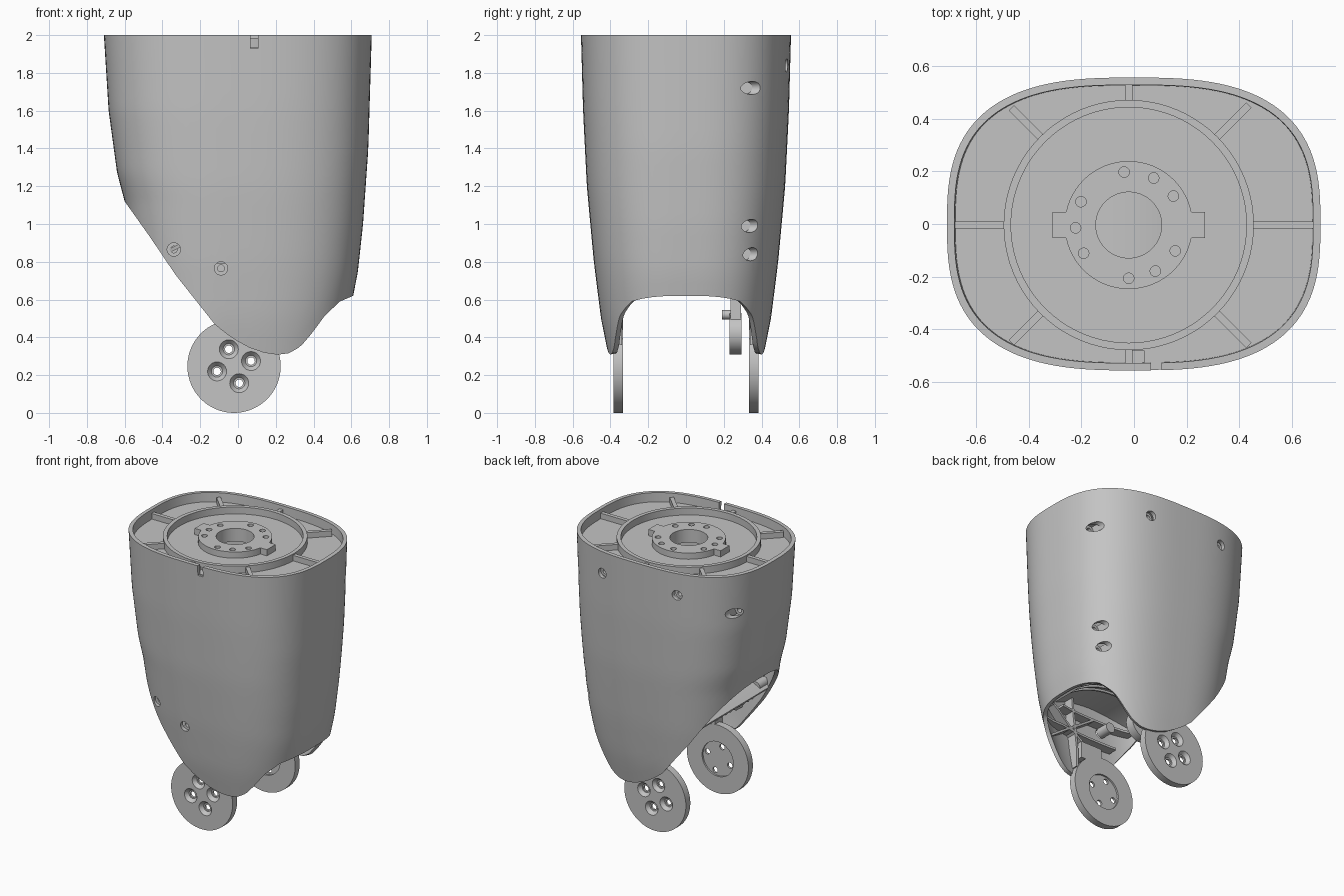
import bpy, bmesh, math
from mathutils import Matrix, Vector

if "Cube" in bpy.data.objects:
    bpy.data.objects.remove(bpy.data.objects["Cube"])

mat = bpy.data.materials.new("plain_grey")
mat.use_nodes = True
GREY = (0.55, 0.55, 0.55, 1)
mat.diffuse_color = GREY
mat.node_tree.nodes["Principled BSDF"].inputs["Base Color"].default_value = GREY

# Half widths by height, and the lower edge height by x
HALF_LEFT = [(0.3, 0.45), (0.8, 0.55), (1.12, 0.6), (1.27, 0.64), (1.6, 0.685), (2, 0.71)]
HALF_RIGHT = [(0.3, 0.53), (0.62, 0.61), (0.75, 0.635), (1, 0.662), (1.4, 0.69), (2, 0.708)]
HALF_DEPTH = [(0.3, 0.41), (0.5, 0.45), (0.8, 0.488), (1.2, 0.525), (1.6, 0.545), (2, 0.556)]
LOWER_EDGE = [(-0.6, 1.12), (-0.465, 0.93), (-0.33, 0.73), (-0.12, 0.465), (-0.03, 0.395), (0.06, 0.345),
              (0.14, 0.318), (0.21, 0.308), (0.27, 0.316), (0.33, 0.35), (0.39, 0.42), (0.46, 0.515),
              (0.54, 0.59), (0.61, 0.62)]
POWER = 2.8


def lerp(table, v):
    if v <= table[0][0]:
        return table[0][1]
    for (a, p), (b, q) in zip(table, table[1:]):
        if v <= b:
            return p + (q - p) * (v - a) / (b - a)
    return table[-1][1]


def section(t, z, inset=0.0):
    c, s = math.cos(t), math.sin(t)
    half = lerp(HALF_RIGHT if c > 0 else HALF_LEFT, z) - inset
    deep = lerp(HALF_DEPTH, z) - inset
    e = 2 / POWER
    return (math.copysign(abs(c) ** e, c) * half, math.copysign(abs(s) ** e, s) * deep)


def wall_y(x, z, inset=0.02):
    half = lerp(HALF_RIGHT if x > 0 else HALF_LEFT, z) - inset
    k = max(0.0, 1 - min(1, abs(x) / half) ** POWER)
    return (lerp(HALF_DEPTH, z) - inset) * k ** (1 / POWER)


def finish(name, bm, fix=True):
    if fix:
        bmesh.ops.recalc_face_normals(bm, faces=bm.faces)
    mesh = bpy.data.meshes.new(name)
    bm.to_mesh(mesh)
    bm.free()
    mesh.materials.append(mat)
    ob = bpy.data.objects.new(name, mesh)
    bpy.context.collection.objects.link(ob)
    return ob


def activate(ob):
    bpy.ops.object.select_all(action='DESELECT')
    ob.select_set(True)
    bpy.context.view_layer.objects.active = ob


def thicken(ob, amount, offset=-1):
    mod = ob.modifiers.new("thickness", 'SOLIDIFY')
    mod.thickness, mod.offset = amount, offset
    activate(ob)
    bpy.ops.object.modifier_apply(modifier=mod.name)


def cut(ob, bm):
    tool = finish("cutter", bm)
    tool.hide_render = True
    mod = ob.modifiers.new("cut", 'BOOLEAN')
    mod.operation, mod.solver, mod.object = 'DIFFERENCE', 'EXACT', tool
    activate(ob)
    bpy.ops.object.modifier_apply(modifier=mod.name)
    bpy.data.objects.remove(tool)


def add_cyl(bm, p, q, r, r2=None, seg=32):
    p, q = Vector(p), Vector(q)
    rot = (q - p).to_track_quat('Z', 'Y').to_matrix().to_4x4()
    bmesh.ops.create_cone(bm, cap_ends=True, segments=seg, radius1=r, radius2=r if r2 is None else r2,
                          depth=(q - p).length, matrix=Matrix.Translation((p + q) / 2) @ rot)


def add_box(bm, lo, hi, spin=0.0, pivot=(0, 0, 0)):
    lo, hi, pv = Vector(lo), Vector(hi), Vector(pivot)
    m = Matrix.Translation(pv) @ Matrix.Rotation(spin, 4, 'Z') @ Matrix.Translation((lo + hi) / 2)
    bmesh.ops.create_cube(bm, size=1, matrix=m @ Matrix.Diagonal((*(hi - lo), 1)))


def add_strip(bm, pairs):
    rows = [[bm.verts.new(a), bm.verts.new(b)] for a, b in pairs]
    for p, q in zip(rows, rows[1:]):
        bm.faces.new((p[0], p[1], q[1], q[0]))


# Hollow shell, lofted from the curved lower edge to the flat rim
COLS, ROWS = 128, 22
bm = bmesh.new()
grid = []
for i in range(COLS):
    t = math.tau * i / COLS
    low = 0.7
    for _ in range(40):
        low = 0.5 * low + 0.5 * lerp(LOWER_EDGE, section(t, low)[0])
    heights = [low + (2 - low) * j / ROWS for j in range(ROWS + 1)]
    grid.append([bm.verts.new((*section(t, z), z)) for z in heights])
for i in range(COLS):
    a, b = grid[i], grid[(i + 1) % COLS]
    for j in range(ROWS):
        bm.faces.new((a[j], b[j], b[j + 1], a[j + 1]))
shell = finish("shell", bm, fix=False)
thicken(shell, 0.028)

# Screw holes through the shell, all along y, and the rim slot
SCREWS = [(-0.34, 0.865, -1), (-0.09, 0.765, -1), (0.3, 1.84, 1), (-0.3, 1.84, 1),
          (0.62, 1.72, 1), (-0.62, 1.72, 1), (0.57, 0.99, 1), (0.545, 0.84, 1)]
bm = bmesh.new()
for x, z, s in SCREWS:
    add_cyl(bm, (x, s * 0.2, z), (x, s * 0.7, z), 0.035)
add_box(bm, (0.065, -0.7, 1.93), (0.105, -0.45, 2.1))
cut(shell, bm)

# Screw bosses behind the holes, with a backing wall where the shell curves away
bm, bores, backs = bmesh.new(), bmesh.new(), bmesh.new()
for x, z, s in SCREWS:
    side = abs(x) > 0.5
    y = wall_y(x, z, 0) - (0.07 if side else 0.035)
    add_cyl(bm, (x, s * (y - 0.1), z), (x, s * y, z), 0.036)
    add_cyl(bores, (x, s * (y - 0.06), z), (x, s * (y + 0.1), z), 0.018, seg=16)
    if side:
        xa, xb = sorted((x - math.copysign(0.05, x), x - math.copysign(0.035, x)))
        add_box(backs, (xa, y - 0.1, z - 0.045), (xb, wall_y(xb if x > 0 else xa, z) - 0.005, z + 0.045))
cut(finish("screw_bosses", bm), bores)
finish("boss_backing", backs)

# Recessed top plate
CX, CY, FLOOR = -0.02, -0.004, 1.935
bm = bmesh.new()
loop = [bm.verts.new((*section(math.tau * i / COLS, FLOOR, 0.015), FLOOR)) for i in range(COLS)]
bm.faces.new(loop)
plate = finish("top_plate", bm, fix=False)
thicken(plate, 0.03)
bm = bmesh.new()
add_cyl(bm, (CX, CY, 1.7), (CX, CY, 2.1), 0.126, seg=64)
cut(plate, bm)

# Large ring on the plate
bm, bore = bmesh.new(), bmesh.new()
add_cyl(bm, (CX, CY, FLOOR - 0.01), (CX, CY, 1.985), 0.475, seg=80)
add_cyl(bore, (CX, CY, FLOOR - 0.1), (CX, CY, 2.1), 0.447, seg=80)
cut(finish("plate_ring", bm), bore)

# Hub with two ears, a bore and a circle of screw holes
HUB_TOP = 1.98
bm, bore = bmesh.new(), bmesh.new()
add_cyl(bm, (CX, CY, FLOOR - 0.05), (CX, CY, HUB_TOP), 0.243, seg=64)
hub = finish("hub", bm)
bm = bmesh.new()
for s in (-1, 1):
    add_box(bm, (CX + s * 0.26 - 0.03, CY - 0.05, FLOOR - 0.01), (CX + s * 0.26 + 0.03, CY + 0.05, HUB_TOP))
finish("hub_ears", bm)
add_cyl(bore, (CX, CY, 1.7), (CX, CY, 2.1), 0.125, seg=64)
for deg in (33, 62, 95, 154, 183, 212, 270, 300, 331):
    a = math.radians(deg)
    x, y = CX + 0.202 * math.cos(a), CY + 0.202 * math.sin(a)
    add_cyl(bore, (x, y, FLOOR), (x, y, 2.1), 0.02, seg=16)
cut(hub, bore)

# Radial ribs between ring and shell
bm = bmesh.new()
for deg, end in ((0, 0.71), (45, 0.645), (90, 0.535), (135, 0.63), (180, 0.67), (225, 0.63), (270, 0.53), (315, 0.645)):
    add_box(bm, (0.465, -0.014, FLOOR - 0.01), (end, 0.014, 1.975), math.radians(deg), (CX, CY, 0))
add_box(bm, (-0.03, -0.53, FLOOR - 0.01), (0.04, -0.48, 1.96))
finish("plate_ribs", bm)

# Arched inner ceiling, concentric with the joint, with ridges along the arc
JX, JZ = -0.021, 0.247
ARC = [math.radians(34 + 88 * k / 24) for k in range(25)]


def arc_point(a, r, y):
    return (JX + r * math.cos(a), y, JZ + r * math.sin(a))


bm = bmesh.new()
widths = [wall_y(JX + 0.7 * math.cos(a), JZ + 0.7 * math.sin(a)) for a in ARC]
add_strip(bm, [(arc_point(a, 0.7, -w), arc_point(a, 0.7, w)) for a, w in zip(ARC, widths)])
thicken(finish("inner_ceiling", bm), 0.02, 0)
bm = bmesh.new()
for k in range(-4, 5):
    y = 0.05 * k - 0.02
    add_strip(bm, [(arc_point(a, 0.675, y), arc_point(a, 0.7, y)) for a in ARC[2:]])
thicken(finish("ceiling_ridges", bm), 0.012, 0)

# Crossing stiffening ribs along the inner front and back walls
PATHS = [((0.2, 0.36), (0.2, 0.9)), ((0.04, 0.5), (0.4, 0.76)), ((0.02, 0.8), (0.42, 0.52)),
         ((-0.15, 0.63), (0.48, 0.63)), ((-0.3, 0.8), (0.3, 0.8))]
bm = bmesh.new()
for (x0, z0), (x1, z1) in PATHS:
    for s in (-1, 1):
        pairs = []
        for k in range(9):
            x, z = x0 + (x1 - x0) * k / 8, z0 + (z1 - z0) * k / 8
            y = wall_y(x, z)
            pairs.append(((x, s * min(y - 0.01, max(0.34, y - 0.08)), z), (x, s * y, z)))
        add_strip(bm, pairs)
thicken(finish("wall_ribs", bm), 0.016, 0)

# Joint discs with countersunk holes, inner recess and a short arm into the shell
for name, s in (("front", -1), ("back", 1)):
    bm = bmesh.new()
    add_cyl(bm, (JX, s * 0.333, JZ), (JX, s * 0.384, JZ), 0.247, seg=64)
    disc = finish(name + "_joint_disc", bm)
    bm = bmesh.new()
    add_cyl(bm, (JX, s * 0.2, JZ), (JX, s * 0.345, JZ), 0.125, seg=48)
    cut(disc, bm)
    bm, sinks = bmesh.new(), bmesh.new()
    for k in range(4):
        a = math.radians(17 + 90 * k)
        x, z = JX + 0.094 * math.cos(a), JZ + 0.094 * math.sin(a)
        add_cyl(bm, (x, s * 0.2, z), (x, s * 0.5, z), 0.02, seg=20)
        add_cyl(sinks, (x, s * 0.36, z), (x, s * 0.386, z), 0.03, 0.052, seg=24)
    cut(disc, bm)
    cut(disc, sinks)
    bm = bmesh.new()
    lo, hi = sorted((s * 0.335, s * 0.42))
    add_box(bm, (0.0, lo, 0.44), (0.17, hi, 0.56))
    finish(name + "_joint_arm", bm)

# Round-ended inner lever with a pin, beside the back disc
bm = bmesh.new()
add_cyl(bm, (0.15, 0.23, 0.42), (0.15, 0.295, 0.42), 0.11, seg=40)
add_box(bm, (0.07, 0.235, 0.42), (0.23, 0.29, 0.86))
add_cyl(bm, (0.15, 0.19, 0.52), (0.15, 0.24, 0.52), 0.025, seg=20)
finish("inner_lever", bm)

# Smooth round surfaces, keep edges crisp
for ob in [o for o in bpy.context.scene.objects if o.type == 'MESH']:
    if mat.name in ob.data.materials:
        activate(ob)
        bpy.ops.object.shade_smooth_by_angle(angle=math.radians(30))
